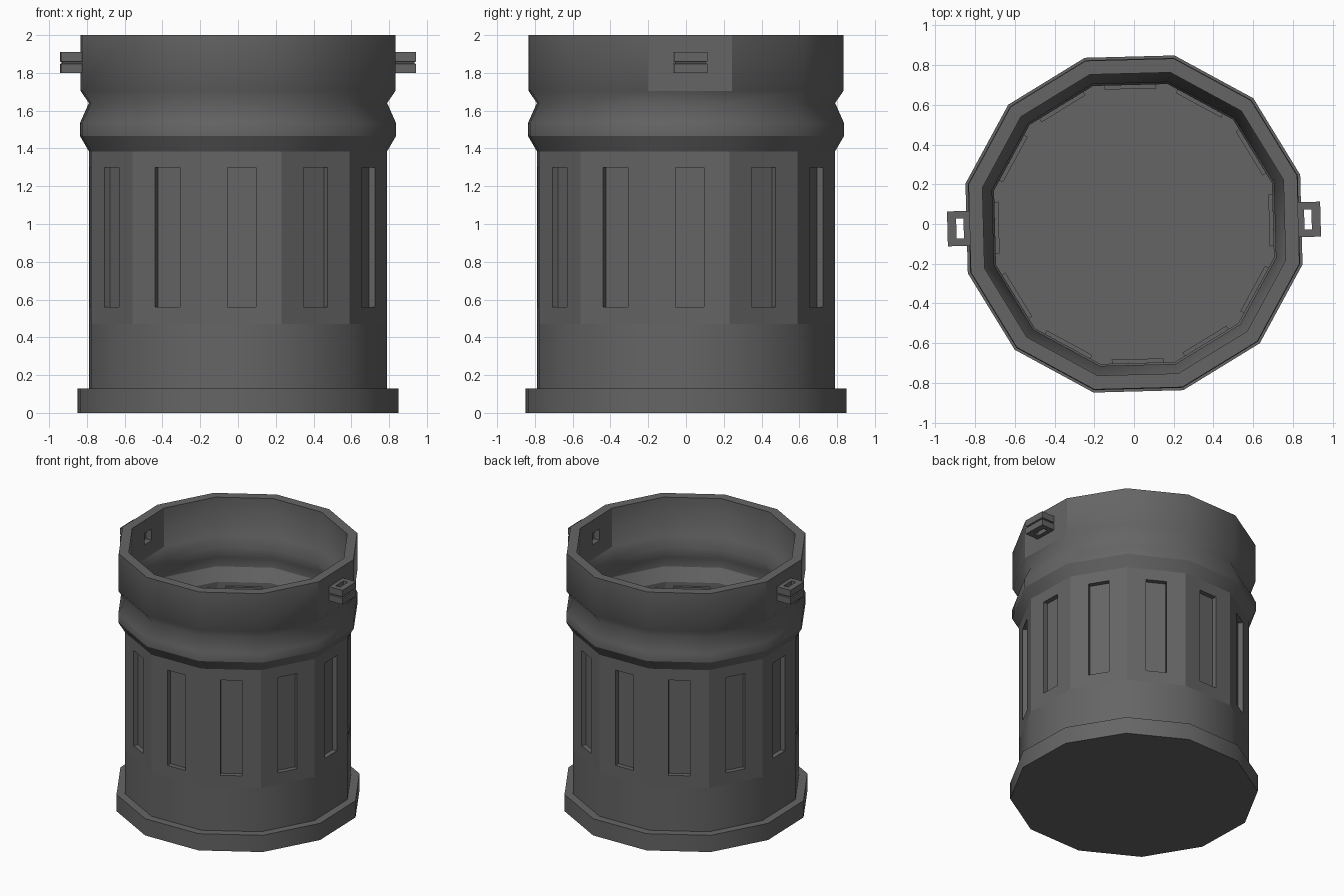
import bpy, bmesh, math
from mathutils import Vector

if "Cube" in bpy.data.objects:
    bpy.data.objects.remove(bpy.data.objects["Cube"])

SIDES = 12
TURN = math.radians(1.5)          # the whole can is turned slightly
START = math.radians(15) + TURN

# (corner radius, height): up the outside, over the rim, down the inside
PROFILE = [
    (0.873, 0.0), (0.873, 0.13), (0.812, 0.13), (0.812, 0.47), (0.812, 1.385),
    (0.86, 1.465), (0.86, 1.535), (0.812, 1.64), (0.857, 1.705), (0.857, 2.0),
    (0.785, 2.0), (0.785, 1.70), (0.735, 1.63), (0.78, 1.535), (0.78, 1.465),
    (0.725, 1.37), (0.725, 0.47), (0.725, 0.08),
]
OUTER_PANELS, OUTER_RIM, INNER_RIM, INNER_PANELS = 3, 8, 10, 15

dark = bpy.data.materials.new("dark_grey")
dark.diffuse_color = (0.13, 0.13, 0.13, 1)
dark.use_nodes = True
dark.node_tree.nodes["Principled BSDF"].inputs["Base Color"].default_value = dark.diffuse_color


def make_object(name, bm):
    mesh = bpy.data.meshes.new(name)
    bm.to_mesh(mesh)
    bm.free()
    mesh.materials.append(dark)
    obj = bpy.data.objects.new(name, mesh)
    bpy.context.collection.objects.link(obj)
    return obj


def push_rectangle(bm, face, width, z0, z1, distance):
    """Inset a width x (z1-z0) rectangle in a wall face and push it along the normal."""
    c, n = face.calc_center_median(), face.normal.copy()
    t = Vector((0, 0, 1)).cross(n).normalized()
    bmesh.ops.inset_individual(bm, faces=[face], thickness=0.02)
    zc = face.calc_center_median().z
    for v in face.verts:
        side = 1 if (v.co - c).dot(t) > 0 else -1
        p = c + t * side * width / 2
        v.co = (p.x, p.y, z1 if v.co.z > zc else z0)
    pushed = bmesh.ops.extrude_discrete_faces(bm, faces=[face])["faces"][0]
    for v in pushed.verts:
        v.co += n * distance


# Can: twelve-sided turned shell with thickness
bm = bmesh.new()
rings = [[bm.verts.new((r * math.cos(START + k * math.tau / SIDES),
                        r * math.sin(START + k * math.tau / SIDES), z))
          for k in range(SIDES)] for r, z in PROFILE]
bands = []
for a, b in zip(rings, rings[1:]):
    bands.append([bm.faces.new((a[k], a[(k + 1) % SIDES], b[(k + 1) % SIDES], b[k]))
                  for k in range(SIDES)])
bm.faces.new(rings[0][::-1])
bm.faces.new(rings[-1])
bm.normal_update()

# Smooth bands except the flat panelled wall, with sharp rims and collar edge
for i, band in enumerate(bands):
    for f in band:
        f.smooth = i not in (OUTER_PANELS, INNER_PANELS)
for e in bm.edges:
    collar = all(abs(v.co.z - 1.465) < 1e-4 for v in e.verts)
    if collar or e.calc_face_angle(0) > 1.1:
        e.smooth = False

# Slots pressed into the wall: recess outside, bump inside
for f in bands[OUTER_PANELS]:
    push_rectangle(bm, f, 0.15, 0.56, 1.30, -0.036)
for f in bands[INNER_PANELS]:
    push_rectangle(bm, f, 0.26, 0.51, 1.34, 0.02)

# Flat rim faces at the handles, with small pits on the inside
for f in bands[OUTER_RIM]:
    if abs(f.normal.x) > 0.98:
        f.smooth = False
for f in bands[INNER_RIM]:
    if abs(f.normal.x) > 0.98:
        f.smooth = False
        push_rectangle(bm, f, 0.09, 1.81, 1.90, -0.05)
make_object("can_body", bm)


def box_loop(x0, x1, half, z):
    return [(x0, -half, z), (x1, -half, z), (x1, half, z), (x0, half, z)]


# Handles: square loops with a vertical hole and a fine groove round the middle
SECTION = [(0.82, 0.94, 0.088, 1.80), (0.82, 0.94, 0.088, 1.848),
           (0.82, 0.932, 0.08, 1.851), (0.82, 0.932, 0.08, 1.857),
           (0.82, 0.94, 0.088, 1.86), (0.82, 0.94, 0.088, 1.91),
           (0.858, 0.895, 0.05, 1.91), (0.858, 0.895, 0.05, 1.80)]
for name, angle in (("right_handle", TURN), ("left_handle", TURN + math.pi)):
    bm = bmesh.new()
    loops = [[bm.verts.new(p) for p in box_loop(*s)] for s in SECTION]
    for a, b in zip(loops, loops[1:] + loops[:1]):
        for k in range(4):
            m = (k + 1) % 4
            bm.faces.new((a[k], a[m], b[m], b[k]))
    handle = make_object(name, bm)
    handle.rotation_euler.z = angle
